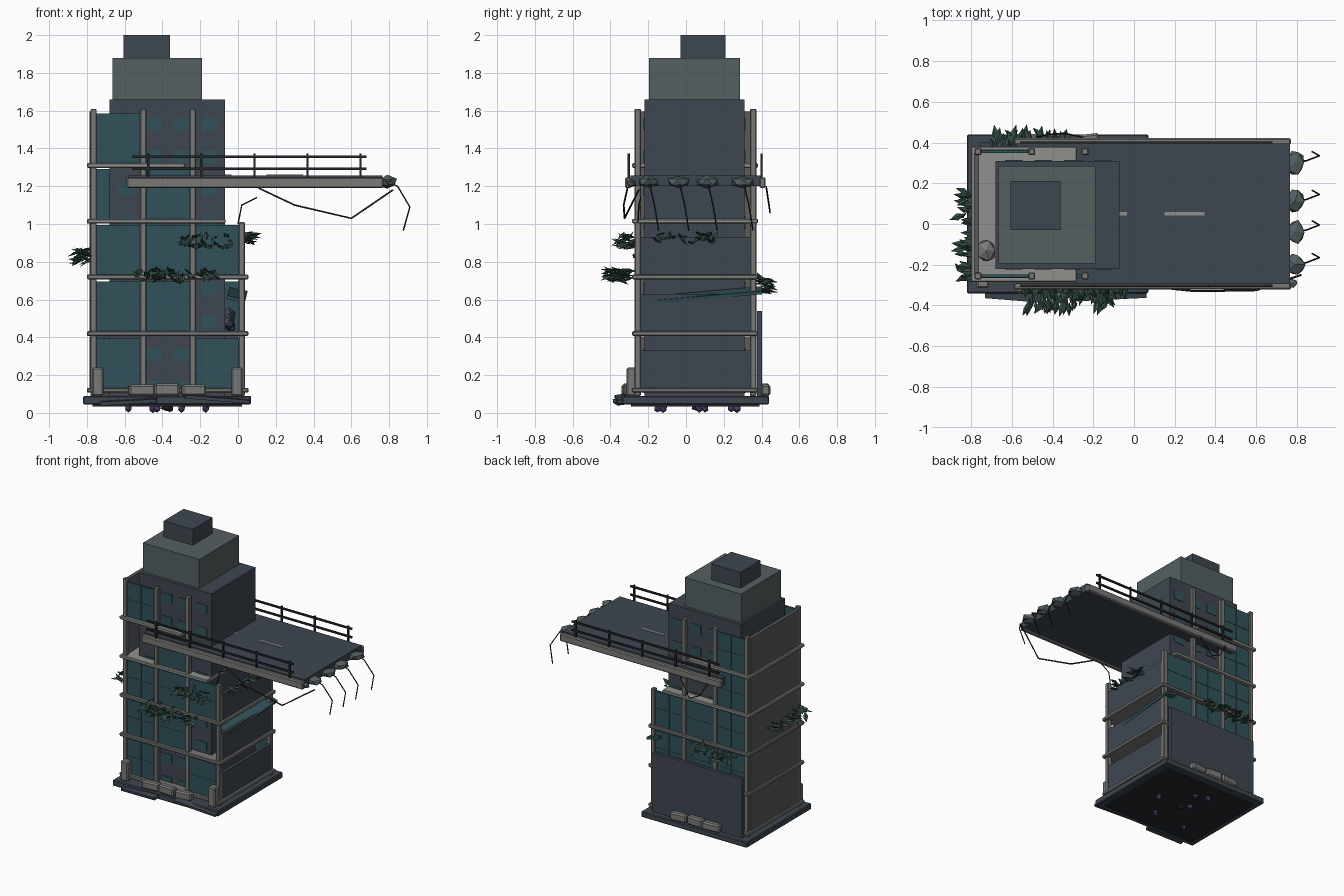
import bpy, bmesh, math, random
from mathutils import Vector, Matrix, Euler

if "Cube" in bpy.data.objects:
    bpy.data.objects.remove(bpy.data.objects["Cube"])

random.seed(7)


def material(name, rgb):
    m = bpy.data.materials.new(name)
    m.diffuse_color = (*rgb, 1)
    m.use_nodes = True
    m.node_tree.nodes["Principled BSDF"].inputs["Base Color"].default_value = m.diffuse_color
    return m


SLATE = material("slate", (0.048, 0.062, 0.08))
STEEL = material("steel", (0.09, 0.115, 0.12))
GLASS = material("glass", (0.03, 0.085, 0.1))
CONCRETE = material("concrete", (0.19, 0.19, 0.185))
FLOOR = material("floor", (0.28, 0.28, 0.26))
WALL = material("wall", (0.1, 0.105, 0.11))
DARK = material("dark_metal", (0.018, 0.02, 0.023))
LEAF = material("leaf", (0.035, 0.075, 0.06))
CRYSTAL = material("crystal", (0.09, 0.05, 0.16))


def finish(bm, name, mat):
    bmesh.ops.recalc_face_normals(bm, faces=bm.faces)
    me = bpy.data.meshes.new(name)
    bm.to_mesh(me)
    bm.free()
    me.materials.append(mat)
    ob = bpy.data.objects.new(name, me)
    bpy.context.collection.objects.link(ob)
    return ob


def box(name, x, y, z, mat, bevel=0, rot=(0, 0, 0)):
    """Box from (min, max) ranges, optionally bevelled and turned about its centre."""
    size = [r[1] - r[0] for r in (x, y, z)]
    bm = bmesh.new()
    bmesh.ops.create_cube(bm, size=1, matrix=Matrix.Diagonal((*size, 1)))
    ob = finish(bm, name, mat)
    ob.location = [(r[0] + r[1]) / 2 for r in (x, y, z)]
    ob.rotation_euler = rot
    if bevel:
        b = ob.modifiers.new("bevel", 'BEVEL')
        b.width, b.segments = bevel, 1
    return ob


def mid(c, s):
    return (c - s / 2, c + s / 2)


def wire(name, pts, r, mat):
    cu = bpy.data.curves.new(name, 'CURVE')
    cu.dimensions, cu.bevel_depth, cu.bevel_resolution = '3D', r, 1
    cu.use_fill_caps = True
    sp = cu.splines.new('POLY')
    sp.points.add(len(pts) - 1)
    for p, co in zip(sp.points, pts):
        p.co = (*co, 1)
    cu.materials.append(mat)
    ob = bpy.data.objects.new(name, cu)
    bpy.context.collection.objects.link(ob)


def rock(name, c, s, mat):
    bm = bmesh.new()
    bmesh.ops.create_icosphere(bm, subdivisions=1, radius=1)
    for v in bm.verts:
        v.co = v.co * random.uniform(0.8, 1.1)
        v.co = Vector((v.co.x * s[0], v.co.y * s[1], v.co.z * s[2]))
    finish(bm, name, mat).location = c


def foliage(name, x, y, z, out, n):
    """Cluster of diamond leaves pointing roughly along the outward direction."""
    bm = bmesh.new()
    for _ in range(n):
        d = (Vector(out) + Vector([random.uniform(-.6, .6) for _ in range(3)]) * Vector((1, 1, .8)).length / 1.6).normalized()
        m = (Matrix.Translation([random.uniform(*r) for r in (x, y, z)])
             @ d.to_track_quat('X', 'Z').to_matrix().to_4x4()
             @ Euler((random.uniform(-.6, .6), 0, 0)).to_matrix().to_4x4())
        L = random.uniform(.03, .05)
        ring = [bm.verts.new(m @ Vector(p)) for p in ((-L, 0, 0), (0, -L * .4, 0), (L, 0, 0), (0, L * .4, 0))]
        top, bot = (bm.verts.new(m @ Vector((0, 0, h))) for h in (.007, -.007))
        for i in range(4):
            a, b = ring[i], ring[(i + 1) % 4]
            bm.faces.new((a, b, top))
            bm.faces.new((b, a, bot))
    finish(bm, name, LEAF)


# Base plinth, its dark underside and crystals beneath
box("base_slab", (-.82, .07), (-.34, .44), (.045, .09), SLATE, .006)
box("base_underside", (-.77, .02), (-.29, .39), (.035, .05), DARK)
for x, y in ((-.58, -.15), (-.43, .1), (-.36, .24), (-.17, .07), (-.3, -.12), (-.45, .27)):
    rock("under_crystal", (x, y, .024), (.022, .022, .024), CRYSTAL)
rock("under_stone", (-.38, .06, .03), (.035, .035, .02), DARK)

# Stepped core tower with window panes on front and back
box("core", (-.68, -.07), (-.22, .31), (.09, 1.66), SLATE)
box("upper_tier", (-.665, -.19), (-.195, .285), (1.66, 1.88), STEEL)
box("roof_block", (-.605, -.36), (-.03, .21), (1.88, 2.0), SLATE)
for row in range(9):
    for x in (-.59, -.445, -.3, -.15):
        for y in (-.221, .311):
            box("core_window", mid(x, .085), mid(y, .006), mid(.137 + .174 * row, .066), GLASS)

# Floor slabs, shorter toward the collapsed upper corner
LEVELS = [.12, .42, .72, 1.015, 1.31]
for z, x1 in zip(LEVELS, (.055, .055, .055, -.065, -.28)):
    box("floor_slab", (-.8, x1), (-.285, .38), mid(z, .025), FLOOR if z > 1 else CONCRETE, .005)

# Columns on both long sides
COLS = [-.765, -.502, -.24, .02]
for x in COLS:
    for y in (-.255, .355):
        box("column", mid(x, .034), mid(y, .034), (.09, 1.01 if x > 0 else 1.61), CONCRETE, .005)

# Glazing by floor: bays that still hold glass, with thin glazing bars
FRONT = [(0, 2), (0, 1), (0, 1, 2), (1,), (0,)]
BACK = [(0, 1, 2), (0, 1, 2), (0, 1, 2), (0,), (0,)]
for y, side, s in ((-.255, FRONT, -1), (.355, BACK, 1)):
    for f, bays in enumerate(side):
        for b in bays:
            x0, x1 = COLS[b] + .017, COLS[b + 1] - .017
            z0, z1 = LEVELS[f] + .012, LEVELS[f] + .275
            box("glass_panel", (x0, x1), mid(y, .014), (z0, z1), GLASS)
            box("glazing_bar", mid((x0 + x1) / 2, .005), mid(y + s * .007, .005), (z0, z1), GLASS)
            box("glazing_bar", (x0, x1), mid(y + s * .007, .005), mid((z0 + z1) / 2, .005), GLASS)

# Solid wall on the left, low parapet panels on the right, big shutter at the back
for z in LEVELS:
    box("left_wall", (-.785, -.76), (-.245, .345), (z + .012, z + .285), WALL)
for z in LEVELS[:3]:
    box("right_panel", (.012, .036), (-.255, .345), (z + .01, z + .21), SLATE)
box("back_shutter", (-.755, .0), (.377, .402), (.09, .54), SLATE)

# Fallen beam and rubble on the right side
box("fallen_beam", mid(-.005, .1), mid(.125, .56), mid(.625, .018), GLASS, 0, (.09, .25, 0))
for x, y, z, s in ((-.05, -.1, .48, .05), (-.04, .1, .46, .04), (-.05, .25, .51, .05)):
    rock("floor_rubble", (x, y, z), (s * .8, s, s), SLATE)

# Corner pedestals, barrier blocks and a loose slab at ground level
for x in (-.742, -.005):
    box("pedestal", mid(x, .06), (-.315, -.262), (.09, .24), CONCRETE, .008)
for y in (-.31, .415):
    for x, w, h, r in ((-.51, .14, .05, .1), (-.375, .13, .055, -.06), (-.235, .13, .05, .12)):
        box("barrier_block", mid(x, w), mid(y, .05), (.09, .1 + h), CONCRETE, .01, (0, 0, r))
box("loose_slab", mid(-.11, .34), mid(-.345, .05), mid(.075, .018), SLATE, 0, (.15, .08, .05))
box("loose_slab", mid(-.58, .3), mid(-.345, .06), mid(.06, .02), SLATE, 0, (.15, -.05, -.08))
rock("ledge_boulder", (-.725, -.13, 1.345), (.06, .07, .045), CONCRETE)

# Broken sky bridge: deck, girders, lane marks and railings
box("bridge_deck", (-.58, .765), (-.295, .395), (1.2, 1.258), SLATE)
for x0, x1 in ((-.23, -.035), (.15, .345)):
    box("lane_mark", (x0, x1), mid(.05, .016), (1.257, 1.262), FLOOR)
for yg, yr in ((-.305, -.303), (.405, .4)):
    box("bridge_girder", (-.59, .77), mid(yg, .034), (1.19, 1.247), CONCRETE, .007)
    for z in (1.293, 1.357):
        box("railing_bar", (-.56, .68), mid(yr, .012), mid(z, .013), DARK)
    for i in range(5):
        box("railing_post", mid(-.475 + .281 * i, .012), mid(yr, .012), (1.24, 1.373), DARK)

# Torn bridge end: concrete lumps with bent reinforcing rods
for y in (-.2, -.04, .11, .3):
    rock("broken_lump", (.79, y, 1.222), (.055, .065, .036), STEEL)
    wire("bent_rod", [(.76, y, 1.235), (.845, y + .01, 1.2), (.91, y + .035, 1.09), (.875, y + .055, .965)], .004, DARK)
rock("broken_lump", (.77, -.29, 1.215), (.04, .025, .025), STEEL)

# Hanging cables
wire("hanging_cable", [(.11, -.31, 1.19), (.3, -.33, 1.1), (.6, -.325, 1.03), (.82, -.25, 1.18)], .005, DARK)
wire("column_cable", [(0, -.255, 1.0), (.02, -.25, 1.1), (.1, -.24, 1.14)], .004, DARK)
wire("back_cable", [(-.48, .425, 1.2), (-.42, .44, 1.1), (-.34, .445, 1.06), (-.25, .425, 1.19)], .004, DARK)

# Overgrowth on the ledges
foliage("front_ledge_plants", (-.54, -.1), (-.42, -.3), (.7, .76), (0, -1, -.1), 60)
foliage("front_upper_plants", (-.3, -.03), (-.36, -.28), (.87, .94), (0, -1, -.1), 36)
foliage("right_plants", (.03, .085), (-.16, .2), (.9, .95), (1, 0, 0), 26)
foliage("left_plants", (-.87, -.79), (-.27, .17), (.8, .87), (-1, 0, 0), 36)
foliage("back_plants", (-.7, -.3), (.39, .45), (.64, .71), (0, 1, -.1), 36)
